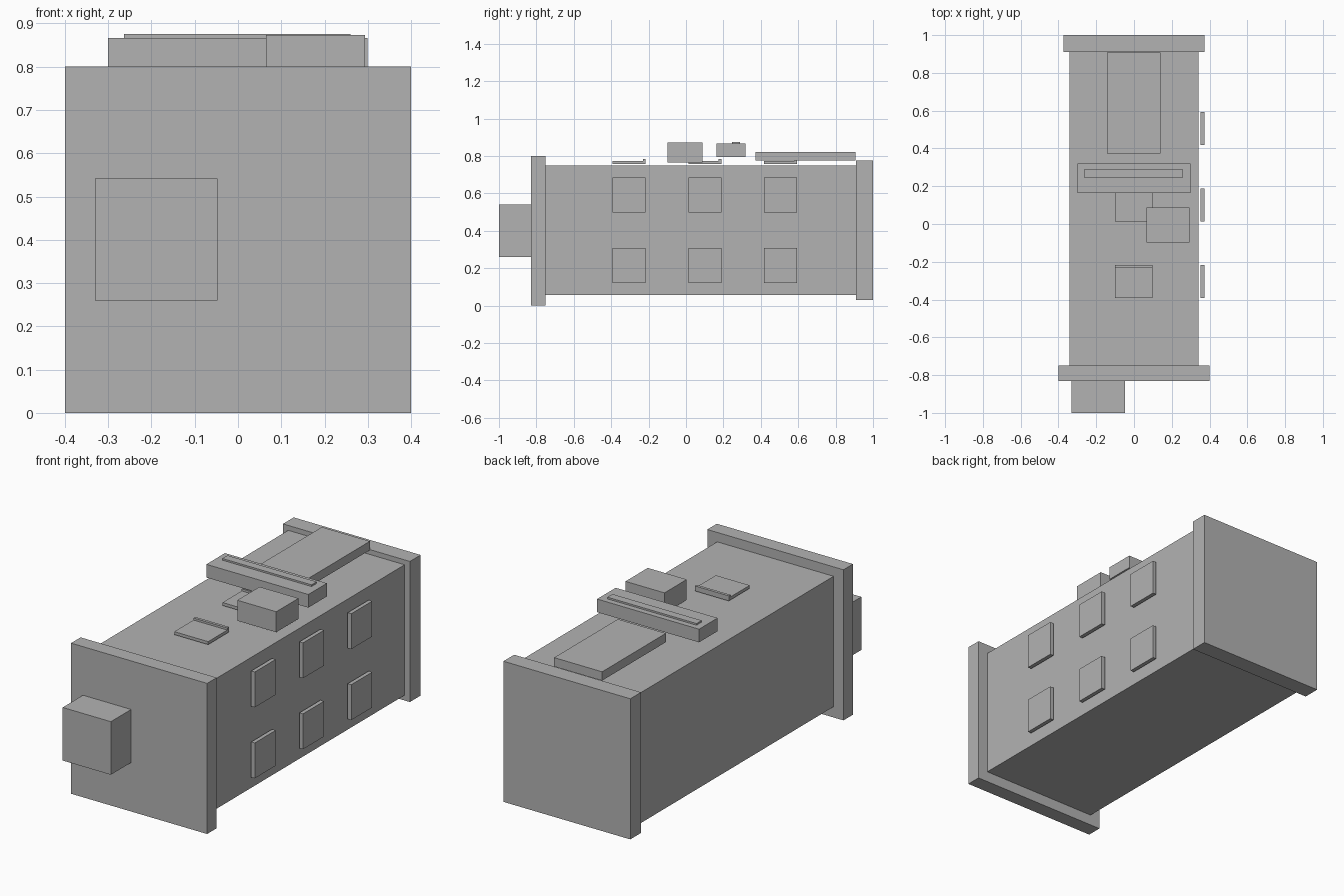
import bpy
import bmesh

if "Cube" in bpy.data.objects:
    bpy.data.objects.remove(bpy.data.objects["Cube"])

# one flat grey for the whole model
grey = bpy.data.materials.new("plain_grey")
grey.diffuse_color = (0.45, 0.45, 0.45, 1.0)
grey.use_nodes = True
grey.node_tree.nodes["Principled BSDF"].inputs["Base Color"].default_value = grey.diffuse_color


def box(name, x, y, z):
    """Axis-aligned box from (min, max) ranges."""
    bm = bmesh.new()
    bmesh.ops.create_cube(bm, size=1.0)
    for v in bm.verts:
        for i, (lo, hi) in enumerate((x, y, z)):
            v.co[i] = (lo + hi) / 2 + v.co[i] * (hi - lo)
    mesh = bpy.data.meshes.new(name)
    bm.to_mesh(mesh)
    bm.free()
    mesh.materials.append(grey)
    obj = bpy.data.objects.new(name, mesh)
    bpy.context.collection.objects.link(obj)
    return obj


# main body with end plates
box("body", (-0.342, 0.342), (-0.75, 0.91), (0.057, 0.75))
box("front_plate", (-0.4, 0.4), (-0.83, -0.75), (0.0, 0.8))
box("back_plate", (-0.373, 0.373), (0.91, 1.0), (0.029, 0.776))
box("front_block", (-0.33, -0.047), (-1.0, -0.83), (0.26, 0.542))

# roof parts
box("roof_panel", (-0.142, 0.14), (0.372, 0.907), (0.775, 0.822))
box("cross_bar", (-0.3, 0.299), (0.163, 0.319), (0.796, 0.866))
box("bar_strip", (-0.264, 0.26), (0.246, 0.289), (0.866, 0.875))
box("roof_block", (0.065, 0.294), (-0.099, 0.088), (0.764, 0.873))

# three stations along the length: one roof hatch and two side panels each
for n in range(3):
    y0 = -0.392 + 0.405 * n
    y1 = y0 + 0.176
    box(f"roof_hatch_{n}", (-0.1, 0.099), (y0, y1), (0.758, 0.774))
    box(f"hatch_ridge_{n}", (-0.1, 0.099), (y1 - 0.015, y1), (0.774, 0.785))
    for row, z0 in (("lower", 0.121), ("upper", 0.498)):
        box(f"side_panel_{row}_{n}", (0.352, 0.373), (y0, y1), (z0, z0 + 0.188))
